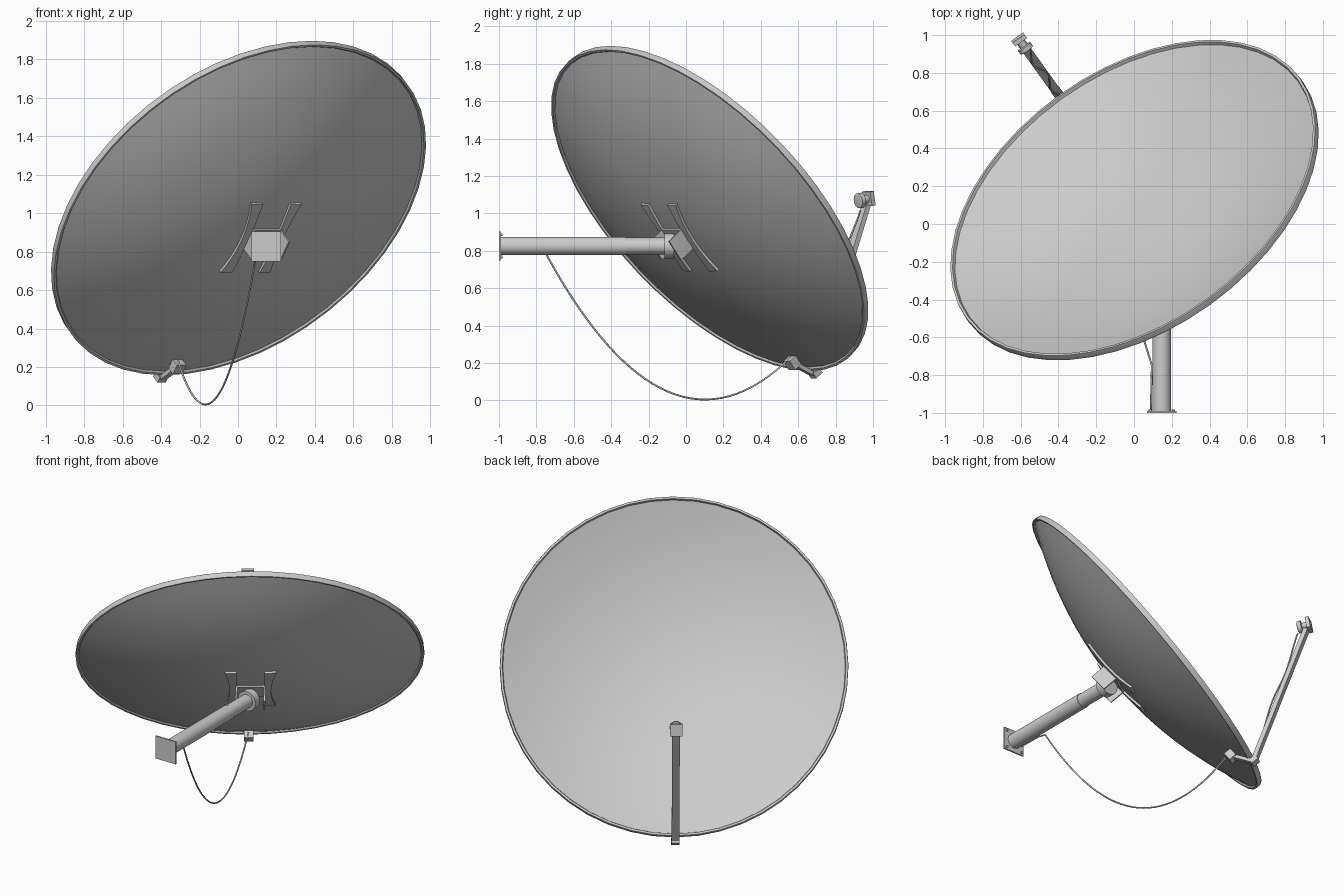
import bpy, bmesh, math
from mathutils import Vector, Matrix

if "Cube" in bpy.data.objects:
    bpy.data.objects.remove(bpy.data.objects["Cube"])

# Dish frame: local x sideways, y up the dish, z along the dish axis
AZ, EL = math.radians(35.7), math.radians(38)
N = Vector((-math.sin(AZ) * math.cos(EL), math.cos(AZ) * math.cos(EL), math.sin(EL)))
U = Vector((-math.cos(AZ), -math.sin(AZ), 0))
V = N.cross(U)
DISH = Matrix.Translation((0, 0.13, 1.03)) @ Matrix((U, V, N)).transposed().to_4x4()
WORLD = Matrix.Identity(4)
R, D = 1.09, 0.26


def finish(name, bm, frame, smooth=True):
    bmesh.ops.transform(bm, matrix=frame, verts=bm.verts)
    bmesh.ops.recalc_face_normals(bm, faces=bm.faces)
    me = bpy.data.meshes.new(name)
    bm.to_mesh(me)
    bm.free()
    ob = bpy.data.objects.new(name, me)
    bpy.context.collection.objects.link(ob)
    if smooth:
        bpy.ops.object.select_all(action='DESELECT')
        ob.select_set(True)
        bpy.context.view_layer.objects.active = ob
        bpy.ops.object.shade_smooth_by_angle(angle=math.radians(35))
    return ob


def box(name, center, size, frame=DISH, rot=WORLD):
    bm = bmesh.new()
    bmesh.ops.create_cube(bm, size=1)
    m = Matrix.Translation(center) @ rot @ Matrix.Diagonal((*size, 1))
    return finish(name, bm, frame @ m, False)


def lathe(name, profile, frame, steps):
    bm = bmesh.new()
    vs = [bm.verts.new((r, 0, z)) for r, z in profile]
    edges = [bm.edges.new(p) for p in zip(vs, vs[1:])]
    bmesh.ops.spin(bm, geom=vs + edges, cent=(0, 0, 0), axis=(0, 0, 1),
                   angle=math.tau, steps=steps)
    bmesh.ops.remove_doubles(bm, verts=bm.verts, dist=1e-5)
    return finish(name, bm, frame)


def beam(name, a, b, w, t):
    a, b = Vector(a), Vector(b)
    d = b - a
    ang = math.atan2(d.z, d.y)
    return box(name, (a + b) / 2, (w, d.length, t), DISH, Matrix.Rotation(ang, 4, 'X'))


def cable(name, pts, r):
    cu = bpy.data.curves.new(name, 'CURVE')
    cu.dimensions = '3D'
    cu.bevel_depth = r
    cu.bevel_resolution = 2
    cu.use_fill_caps = True
    sp = cu.splines.new('POLY')
    sp.points.add(len(pts) - 1)
    for p, co in zip(sp.points, pts):
        p.co = (*co, 1)
        sp.use_smooth = True
    ob = bpy.data.objects.new(name, cu)
    bpy.context.collection.objects.link(ob)


def bowl(r, depth, top):
    return top - depth * (1 - (r / R) ** 2)


# Reflector: thin paraboloid shell with a turned lip
radii = [1.07 * i / 12 for i in range(13)]
inner = [(r, bowl(r, D - 0.012, 0.005)) for r in radii]
outer = [(r, bowl(r, D, -0.004)) for r in reversed(radii)]
lip = [(1.075, 0.014), (1.088, 0.014), (R, 0.006), (R, -0.022), (1.078, -0.022)]
lathe("dish_reflector", inner + lip + outer, DISH, 48)

# Curved mounting ribs hugging the back of the dish
for s, side in ((-1, "right"), (1, "left")):
    bm = bmesh.new()
    rows = []
    for i in range(13):
        y = -0.225 + 0.45 * i / 12
        edge = 0.13 + 0.03 * (y / 0.225) ** 2
        row = []
        for x, dz in ((0.088, 0), (edge, 0), (edge, -0.014), (0.088, -0.014)):
            row.append(bm.verts.new((s * x, y, bowl(math.hypot(x, y), D, -0.004) + dz)))
        rows.append(row)
    for a, b in zip(rows, rows[1:]):
        for k in range(4):
            bm.faces.new((a[k], a[(k + 1) % 4], b[(k + 1) % 4], b[k]))
    bm.faces.new(rows[0])
    bm.faces.new(rows[-1])
    finish(side + "_rib", bm, DISH)
    # Cheek plate of the tilt bracket
    box(side + "_bracket_cheek", (s * 0.087, 0.002, -D - 0.06), (0.01, 0.128, 0.11))
box("bracket_back_plate", (0, 0.002, -D - 0.012), (0.175, 0.128, 0.012))

# Horizontal wall pole (runs along y), stepped sleeve and end collar
POLE = Matrix.Translation((0.147, 0, 0.826)) @ Matrix.Rotation(-math.pi / 2, 4, 'X')
lathe("wall_pole", [(0, -0.995), (0.049, -0.995), (0.049, -0.32), (0.045, -0.32),
                    (0.045, -0.09), (0, -0.09)], POLE, 32)
lathe("pole_collar", [(0, -0.115), (0.066, -0.115), (0.066, -0.065), (0, -0.065)], POLE, 32)
box("wall_plate", (0.147, -0.995, 0.826), (0.155, 0.01, 0.155), WORLD)
for sx in (-1, 1):
    for sz in (-1, 1):
        lathe("plate_bolt", [(0, -0.992), (0.009, -0.992), (0.009, -0.982), (0, -0.982)],
              Matrix.Translation((sx * 0.06, 0, sz * 0.06)) @ POLE, 6)

# Feed arm: clamp behind the rim, link under the lip, arm up to the feed
FEED = Vector((0, -0.59, 0.827))
FOOT = (0, -1.12, 0.0)
box("arm_clamp", (0, -0.985, -0.085), (0.06, 0.06, 0.05))
beam("arm_link", (0, -0.985, -0.085), (0, -1.125, -0.01), 0.04, 0.022)
box("arm_foot", FOOT, (0.052, 0.035, 0.05))
beam("feed_arm", FOOT, FEED + Vector((0, -0.03, -0.01)), 0.048, 0.028)

# Feed unit aimed at the middle of the dish
aim = (Vector((0, 0, -D)) - FEED).normalized()
tilt = Matrix.Rotation(math.atan2(-aim.y, aim.z), 4, 'X')
HORN = DISH @ Matrix.Translation(FEED) @ tilt
lathe("feed_horn", [(0, -0.02), (0.022, -0.02), (0.022, 0.015), (0.04, 0.018),
                    (0.04, 0.042), (0.03, 0.046), (0, 0.04)], HORN, 24)
box("feed_housing", (0, 0, -0.028), (0.078, 0.078, 0.024), HORN)

# Hanging cable from the pole to the clamp
A, E = Vector((0.095, -0.75, 0.785)), Vector((-0.312, 0.56, 0.2))
hang = [Vector((0.09, -0.985, 0.81)), Vector((0.092, -0.82, 0.805))]
for i in range(33):
    t = i / 32
    p = A.lerp(E, t)
    p.z = 0.005 + 1.85 * (t - 0.65) ** 2
    hang.append(p)
cable("hanging_cable", hang, 0.005)

# Cable weaving along the arm
run = []
for i in range(21):
    t = i / 20
    p = Vector(FOOT).lerp(FEED, 0.03 + 0.9 * t) + Vector((0.018 * math.sin(t * 11), 0.016, -0.01))
    run.append(DISH @ p)
cable("arm_cable", run, 0.005)
